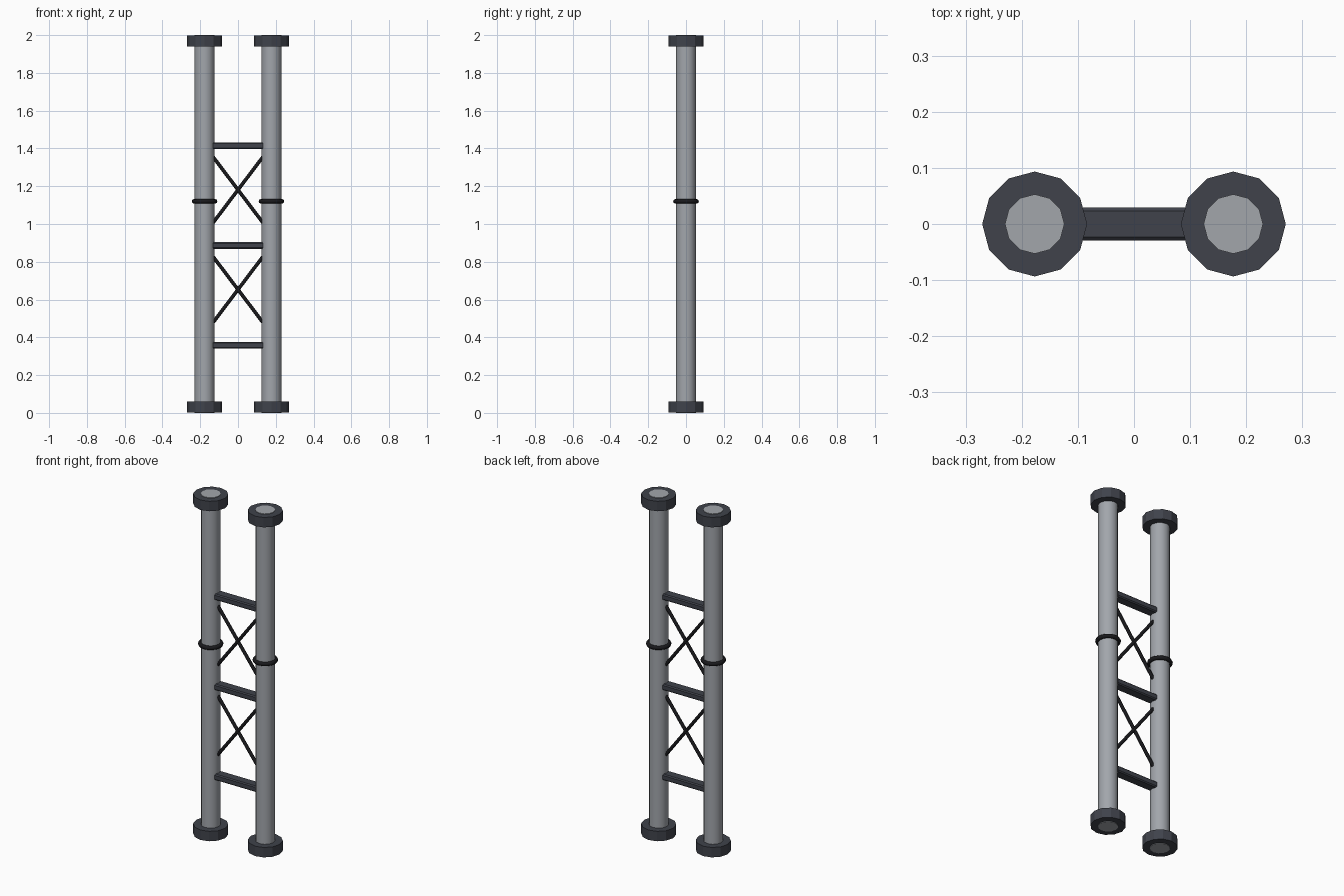
import bpy, math
from mathutils import Vector

if "Cube" in bpy.data.objects:
    bpy.data.objects.remove(bpy.data.objects["Cube"])


def mat(name, rgb):
    m = bpy.data.materials.new(name)
    m.diffuse_color = (*rgb, 1)
    m.use_nodes = True
    m.node_tree.nodes["Principled BSDF"].inputs["Base Color"].default_value = m.diffuse_color
    return m


STEEL = mat("steel_grey", (0.36, 0.38, 0.41))
DARK = mat("dark_grey", (0.05, 0.055, 0.07))
BLACK = mat("black", (0.01, 0.01, 0.012))


def finish(name, material, angle=40):
    ob = bpy.context.object
    ob.name = name
    ob.data.materials.append(material)
    if angle:
        bpy.ops.object.shade_smooth_by_angle(angle=math.radians(angle))
    return ob


def rod(name, a, b, r, sides, material, angle=40):
    a, b = Vector(a), Vector(b)
    d = b - a
    bpy.ops.mesh.primitive_cylinder_add(
        vertices=sides, radius=r, depth=d.length, location=(a + b) / 2,
        rotation=d.to_track_quat('Z', 'Y').to_euler())
    return finish(name, material, angle)


PX = 0.177      # pipe centre offset
RX = 0.14       # rungs and braces end just inside the pipes

for side, s in (("left", -1), ("right", 1)):
    # main pipe
    rod(f"{side}_pipe", (s * PX, 0, 0), (s * PX, 0, 2), 0.053, 12, STEEL)
    # end collars
    for end, z in (("bottom", 0.032), ("top", 1.968)):
        rod(f"{side}_{end}_collar", (s * PX, 0, z - 0.029), (s * PX, 0, z + 0.029),
            0.0935, 12, DARK, 25)
    # clamp ring
    bpy.ops.mesh.primitive_torus_add(
        major_segments=16, minor_segments=8, major_radius=0.056,
        minor_radius=0.012, location=(s * PX, 0, 1.12))
    finish(f"{side}_ring", BLACK, 60)

# horizontal rungs with small bevels
for i, z in enumerate((0.358, 0.886, 1.415)):
    bpy.ops.mesh.primitive_cube_add(size=1, location=(0, 0, z))
    ob = bpy.context.object
    ob.scale = (2 * RX, 0.058, 0.035)
    bpy.ops.object.transform_apply(location=False, rotation=False, scale=True)
    ob = finish(f"rung_{i + 1}", DARK, 0)
    bev = ob.modifiers.new("bevel", 'BEVEL')
    bev.width = 0.006
    bev.segments = 1

# crossed braces
for i, z in enumerate((0.653, 1.181)):
    for tag, s in (("a", 1), ("b", -1)):
        h = 0.185
        rod(f"brace_{i + 1}{tag}", (-RX, 0, z - s * h), (RX, 0, z + s * h),
            0.0095, 8, BLACK, 50)
